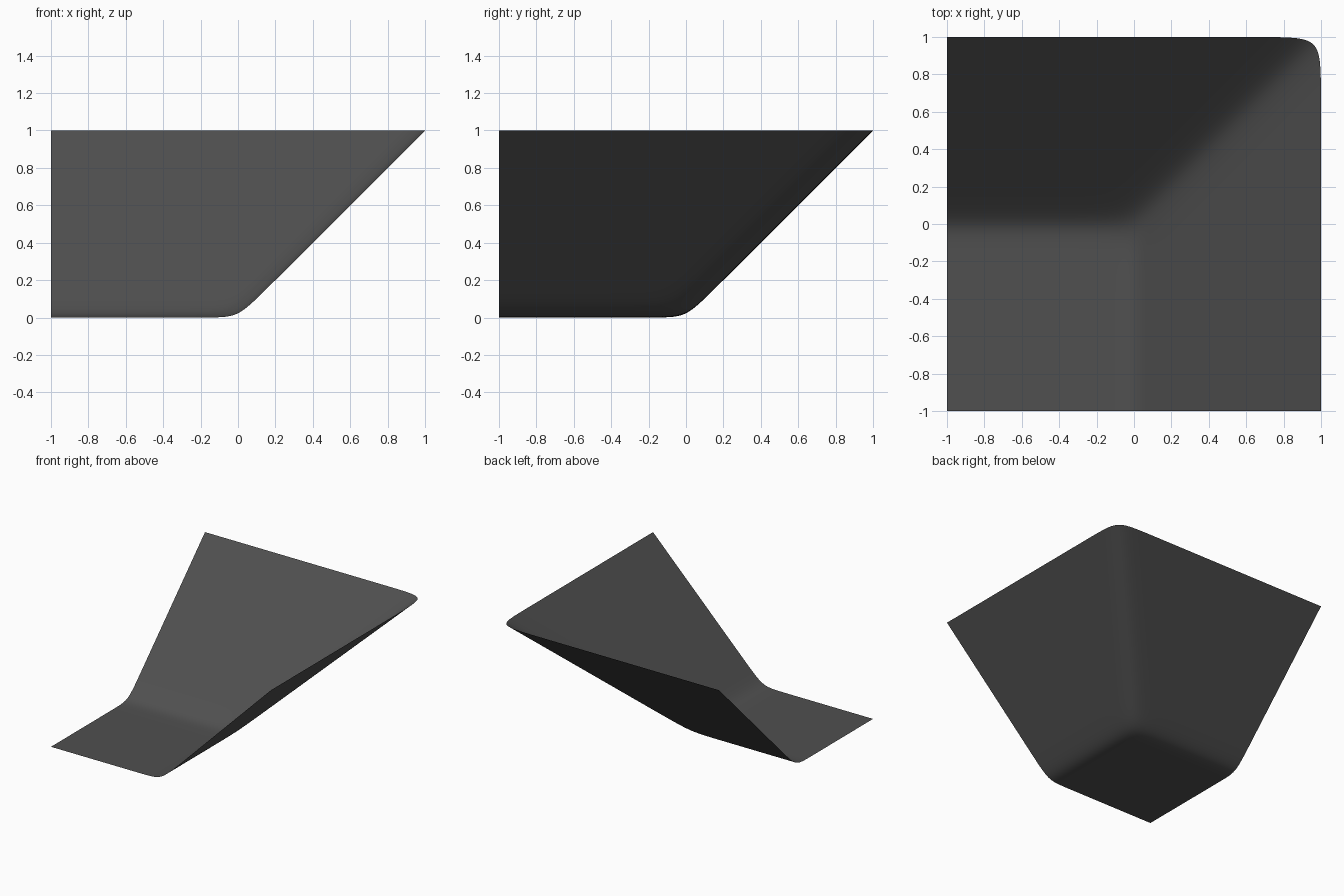
import bpy, bmesh, math

if "Cube" in bpy.data.objects:
    bpy.data.objects.remove(bpy.data.objects["Cube"])

K_FLOOR = 30.0   # sharpness where the slopes meet the floor
K_CORNER = 17.0  # sharpness where the slopes meet each other

def soft_max(a, b, k):
    return max(a, b) + math.log(1 + math.exp(-k * abs(a - b))) / k

def height(x, y):
    # soft maximum of a floor and two 45-degree slopes
    return soft_max(0, soft_max(x, y, K_CORNER), K_FLOOR)

# creased sheet: fine grid lifted to the soft maximum
bm = bmesh.new()
bmesh.ops.create_grid(bm, x_segments=200, y_segments=200, size=1)
base = height(-1, -1)
for v in bm.verts:
    v.co.z = height(v.co.x, v.co.y) - base

# trim level at z = 1, which rounds the far corner
bmesh.ops.bisect_plane(bm, geom=bm.verts[:] + bm.edges[:] + bm.faces[:],
                       plane_co=(0, 0, 1), plane_no=(0, 0, 1), clear_outer=True)
for f in bm.faces:
    f.smooth = True
mesh = bpy.data.meshes.new("creased_sheet")
bm.to_mesh(mesh)
bm.free()

# dark charcoal finish
mat = bpy.data.materials.new("charcoal")
mat.diffuse_color = (0.08, 0.08, 0.08, 1)
mat.use_nodes = True
mat.node_tree.nodes["Principled BSDF"].inputs["Base Color"].default_value = mat.diffuse_color
mesh.materials.append(mat)
bpy.context.collection.objects.link(bpy.data.objects.new("creased_sheet", mesh))
